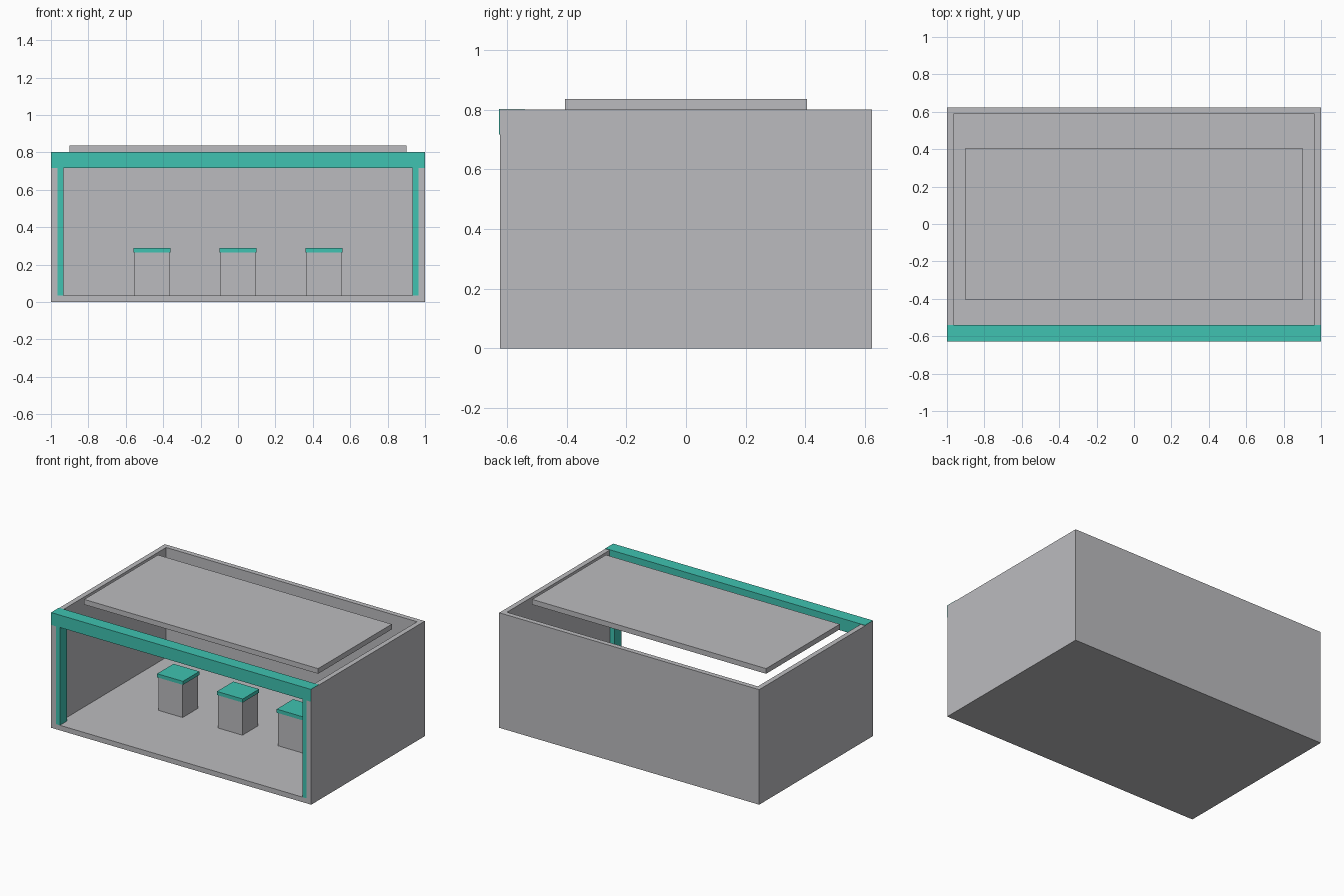
import bpy
from mathutils import Vector

old = bpy.data.objects.get("Cube")
if old:
    bpy.data.objects.remove(old, do_unlink=True)


def make_material(name, rgb):
    mat = bpy.data.materials.new(name)
    mat.use_nodes = True
    color = (*rgb, 1.0)
    mat.diffuse_color = color
    mat.node_tree.nodes["Principled BSDF"].inputs["Base Color"].default_value = color
    return mat


grey = make_material("light grey", (0.5, 0.5, 0.52))
teal = make_material("teal", (0.05, 0.54, 0.44))


def box(name, low, high, mat):
    """Axis-aligned box between two corners."""
    low, high = Vector(low), Vector(high)
    bpy.ops.mesh.primitive_cube_add(size=1)
    obj = bpy.context.object
    obj.name = name
    for v in obj.data.vertices:
        v.co = (low + high) / 2 + v.co * (high - low)
    obj.data.materials.append(mat)
    return obj


DEPTH, HEIGHT, WALL = 0.624, 0.8, 0.035
INNER = 1 - WALL

# Shell: floor, back and side walls, open at the front and the top
shell = box("room_shell", (-1, -DEPTH, 0), (1, DEPTH, HEIGHT), grey)
cutter = box("room_cutter", (-INNER, -1, WALL), (INNER, DEPTH - WALL, 1), grey)
cutter.hide_render = True
cut = shell.modifiers.new("hollow", "BOOLEAN")
cut.operation = "DIFFERENCE"
cut.solver = "EXACT"
cut.object = cutter
bpy.context.view_layer.objects.active = shell
bpy.ops.object.modifier_apply(modifier=cut.name)
bpy.data.objects.remove(cutter, do_unlink=True)

# Raised roof panel
box("roof_panel", (-0.9, -0.405, HEIGHT), (0.9, 0.405, 0.836), grey)

# Teal trim framing the open front
box("front_beam", (-0.9995, -0.627, 0.717), (0.9995, -0.54, 0.803), teal)
for side, x in (("right", -INNER), ("left", INNER - 0.032)):
    box(f"{side}_post", (x, -DEPTH, WALL), (x + 0.032, -0.545, 0.717), teal)

# Row of display stands with teal tops
for name, x in (("right", -0.46), ("middle", 0), ("left", 0.46)):
    box(f"{name}_stand", (x - 0.094, -0.085, WALL), (x + 0.094, 0.085, 0.265), grey)
    box(f"{name}_stand_top", (x - 0.099, -0.09, 0.265), (x + 0.099, 0.09, 0.29), teal)
